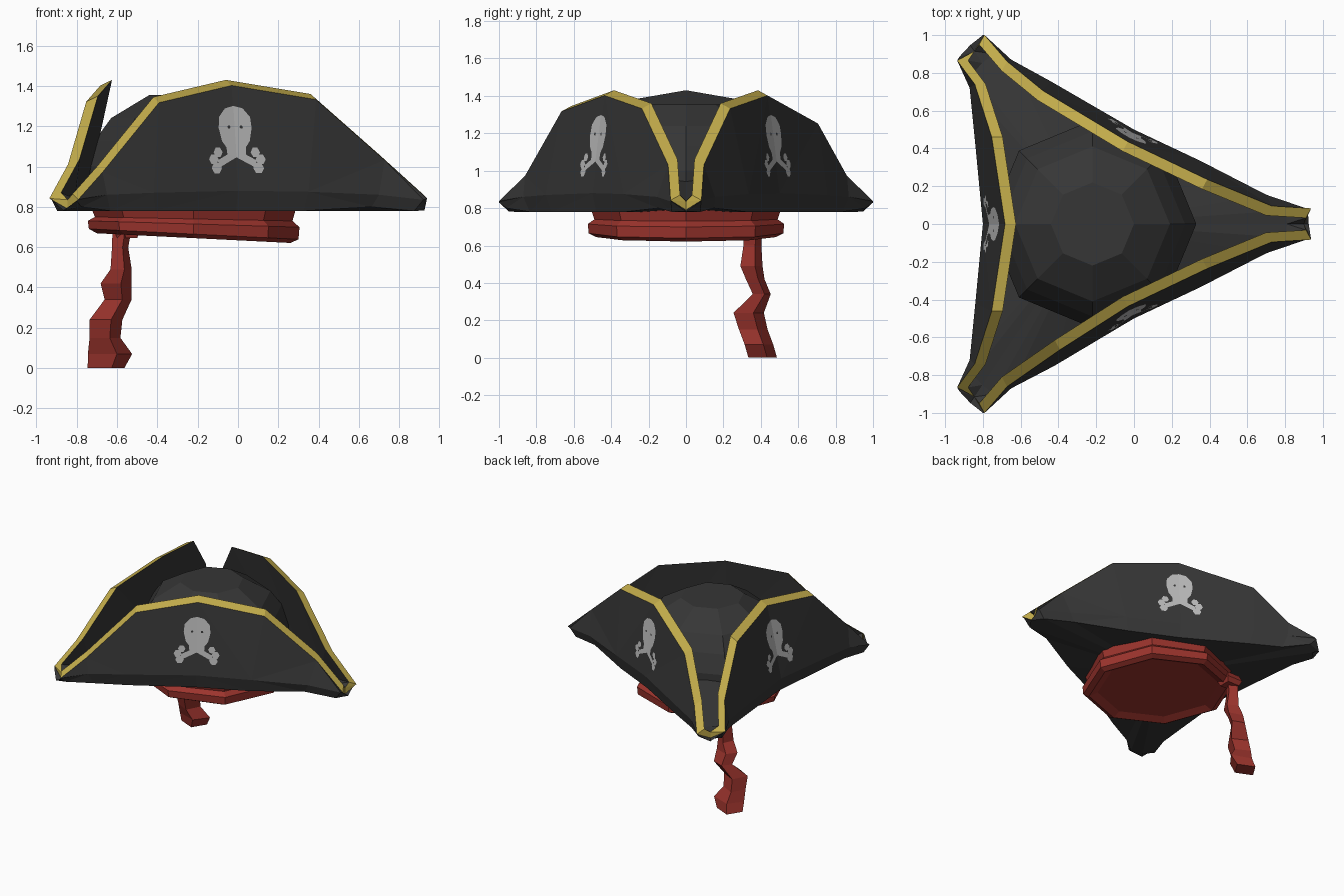
import bpy, bmesh, math
from mathutils import Vector
from mathutils.bvhtree import BVHTree

if "Cube" in bpy.data.objects:
    bpy.data.objects.remove(bpy.data.objects["Cube"])


def material(name, rgb):
    m = bpy.data.materials.new(name)
    m.diffuse_color = (*rgb, 1)
    m.use_nodes = True
    m.node_tree.nodes["Principled BSDF"].inputs["Base Color"].default_value = m.diffuse_color
    return m


BLACK = material("black felt", (0.037, 0.037, 0.037))
GOLD = material("gold trim", (0.54, 0.41, 0.07))
RED = material("red cloth", (0.33, 0.034, 0.026))
BONE = material("pale grey", (0.50, 0.50, 0.50))
C = Vector((-0.23, 0, 0.78))


def finish(bm, name, *mats, recalc=True):
    if recalc:
        bmesh.ops.recalc_face_normals(bm, faces=bm.faces[:])
    me = bpy.data.meshes.new(name)
    bm.to_mesh(me)
    bm.free()
    for m in mats:
        me.materials.append(m)
    ob = bpy.data.objects.new(name, me)
    bpy.context.collection.objects.link(ob)
    return ob


def loft(bm, rings, start, end, gold_band=None):
    """Skin closed rings together; close the ends with fans to centre points."""
    rows = [[bm.verts.new(p) for p in r] for r in rings]
    n = len(rows[0])
    for k in range(len(rows) - 1):
        for i in range(n):
            j = (i + 1) % n
            f = bm.faces.new((rows[k][i], rows[k][j], rows[k + 1][j], rows[k + 1][i]))
            f.material_index = int(k == gold_band)
    for row, p in ((rows[0], start), (rows[-1], end)):
        c = bm.verts.new(p)
        for i in range(n):
            bm.faces.new((row[i], row[(i + 1) % n], c))


# Brim: stations (outer edge xyz, rim xyz) along one half, mirrored in y
N_FRONT = Vector((0.48, -0.876, 0))
N_LEFT = Vector((-1, 0, 0))
tip_right = [(0.925, 0, 0.782, 0.90, 0, 0.835)]
front = [
    (0.92, -0.08, 0.835, 0.91, -0.032, 0.87),
    (0.70, -0.155, 0.86, 0.70, -0.045, 1.06),
    (0.35, -0.335, 0.875, 0.36, -0.185, 1.36),
    (0.00, -0.50, 0.88, -0.06, -0.385, 1.43),
    (-0.42, -0.75, 0.87, -0.42, -0.615, 1.345),
    (-0.65, -0.87, 0.86, -0.70, -0.81, 1.00),
    (-0.80, -1.00, 0.83, -0.82, -0.95, 0.865),
]
tip_left = [(-0.867, -0.947, 0.782, -0.845, -0.915, 0.835)]
left = [
    (-0.925, -0.885, 0.835, -0.878, -0.865, 0.87),
    (-0.87, -0.72, 0.86, -0.785, -0.74, 1.04),
    (-0.84, -0.42, 0.87, -0.695, -0.46, 1.35),
    (-0.80, 0, 0.88, -0.625, 0, 1.43),
]


def section(s, n, drop):
    """Brim cross-section: underside, outer edge, outer rim, inner rim, floor."""
    out, rim = Vector(s[:3]), Vector(s[3:])
    under = C + (out - C) * 0.96
    under.z = 0.78
    floor = C + (out - C) * 0.9
    floor.z = max(0.84, out.z + 0.01)
    return [under, out, rim + n * 0.058 - Vector((0, 0, drop)), rim, floor]


def flip(p):
    return Vector((p.x, -p.y, p.z))


half = [section(s, n, drop)
        for group, n, drop in ((tip_right, Vector((0, 0, 0)), 0.045), (front, N_FRONT, 0.028),
                               (tip_left, Vector((0, 0, 0)), 0.045), (left, N_LEFT, 0.028))
        for s in group]
for i in (1, 6):                      # tips and shoulders of the underside
    half[i + 1][0].z = 0.80
mirrored = [[flip(p) for p in s] for s in half]
# the back panel slumps a little more towards its left tip
mirrored[5] = [flip(p) for p in section((-0.44, -0.755, 0.87, -0.51, -0.655, 1.28), N_FRONT, 0.028)]
stations = half + mirrored[-2:0:-1]
bm = bmesh.new()
loft(bm, list(zip(*stations)), C, C + Vector((0, 0, 0.28)), gold_band=2)
bmesh.ops.recalc_face_normals(bm, faces=bm.faces[:])
bmesh.ops.triangulate(bm, faces=bm.faces[:])
tree = BVHTree.FromBMesh(bm)
finish(bm, "brim", BLACK, GOLD)


# Crown and bandana: eight-sided turned shapes
def octagon(r, z, tilt=0.0):
    return [Vector((-0.22 + r * math.cos(a), r * math.sin(a), z - tilt * r * math.cos(a)))
            for a in (k * math.pi / 4 for k in range(8))]


bm = bmesh.new()
loft(bm, [octagon(*p) for p in ((0.55, 0.84), (0.55, 1.0), (0.49, 1.13), (0.41, 1.24), (0.22, 1.355))],
     (-0.22, 0, 0.84), (-0.22, 0, 1.355))
finish(bm, "crown", BLACK)

bm = bmesh.new()
loft(bm, [octagon(r, z, t) for r, z, t in (
    (0.42, 0.67, 0.05), (0.48, 0.645, 0.05), (0.52, 0.665, 0.05),
    (0.525, 0.715, 0.03), (0.49, 0.74, 0.02), (0.51, 0.80, 0))],
     (-0.22, 0, 0.67), (-0.22, 0, 0.80))
finish(bm, "bandana", RED)


# Bandana knot and hanging tail: four-sided sections (z, x, y, half width x, half width y)
def strip(name, sections, turn):
    bm = bmesh.new()
    rings = [[Vector((x + rx * math.cos(a), y + ry * math.sin(a), z))
              for a in (turn + k * math.pi / 2 for k in range(4))] for z, x, y, rx, ry in sections]
    mid = [sum(r, Vector((0, 0, 0))) / 4 for r in (rings[0], rings[-1])]
    loft(bm, rings, *mid)
    finish(bm, name, RED)


strip("bandana_tail", [
    (0.69, -0.575, 0.36, 0.05, 0.05), (0.60, -0.585, 0.355, 0.042, 0.05),
    (0.49, -0.58, 0.35, 0.055, 0.062), (0.42, -0.605, 0.37, 0.08, 0.052),
    (0.34, -0.595, 0.405, 0.07, 0.05), (0.24, -0.655, 0.335, 0.085, 0.085),
    (0.15, -0.66, 0.36, 0.08, 0.08), (0.07, -0.635, 0.39, 0.115, 0.08),
    (0.0, -0.655, 0.41, 0.095, 0.08)], 0.3)
strip("bandana_knot", [(0.645, -0.55, 0.37, 0.07, 0.06), (0.68, -0.55, 0.37, 0.09, 0.08),
                       (0.72, -0.55, 0.37, 0.07, 0.06)], math.pi / 4)


# Skull and crossed bones: thin plates laid on each panel, mirrored about its centre fold
def disc(u, z, r):
    return [(u + r * math.cos(k * math.pi / 3), z + r * math.sin(k * math.pi / 3)) for k in range(6)]


bone_parts = [
    [(0, 1.30), (0.05, 1.288), (0.088, 1.245), (0.093, 1.19), (0.078, 1.125), (0.055, 1.095), (0, 1.095)],
    [(0, 1.095), (0.055, 1.095), (0.052, 1.06), (0, 1.05)],
    [(0, 1.085), (0.11, 1.03), (0.10, 0.995), (0, 1.045)],
    disc(0.118, 0.992, 0.03), disc(0.132, 1.035, 0.028), disc(0.105, 1.07, 0.026),
]
eyes = [disc(0.035, 1.195, 0.009)]


def emblem(name, parts, mat, bottom, top, n, lift):
    bm = bmesh.new()
    u_dir = Vector((-n.y, n.x, 0))
    for part in parts:
        for side in (1, -1):
            verts = []
            for u, z in part:
                p = bottom.lerp(top, (z - bottom.z) / (top.z - bottom.z)) + u_dir * (u * side)
                hit, normal, _, _ = tree.ray_cast(p + n * 0.4, -n)
                verts.append(bm.verts.new(hit + normal * lift))
            bm.faces.new(verts if side > 0 else verts[::-1])
    for f in bm.faces:
        f.normal_update()
        if f.normal.dot(n) < 0:
            f.normal_flip()
    finish(bm, name, mat, recalc=False)


f_low, f_top = half[4][1], half[4][2]
l_low, l_top = half[-1][1], half[-1][2]
for label, low, top, n in (("front", f_low, f_top, N_FRONT), ("left", l_low, l_top, N_LEFT),
                           ("back", flip(f_low), flip(f_top), flip(N_FRONT))):
    emblem(label + "_skull_and_bones", bone_parts, BONE, low, top, n, 0.006)
    emblem(label + "_skull_eyes", eyes, BLACK, low, top, n, 0.009)
